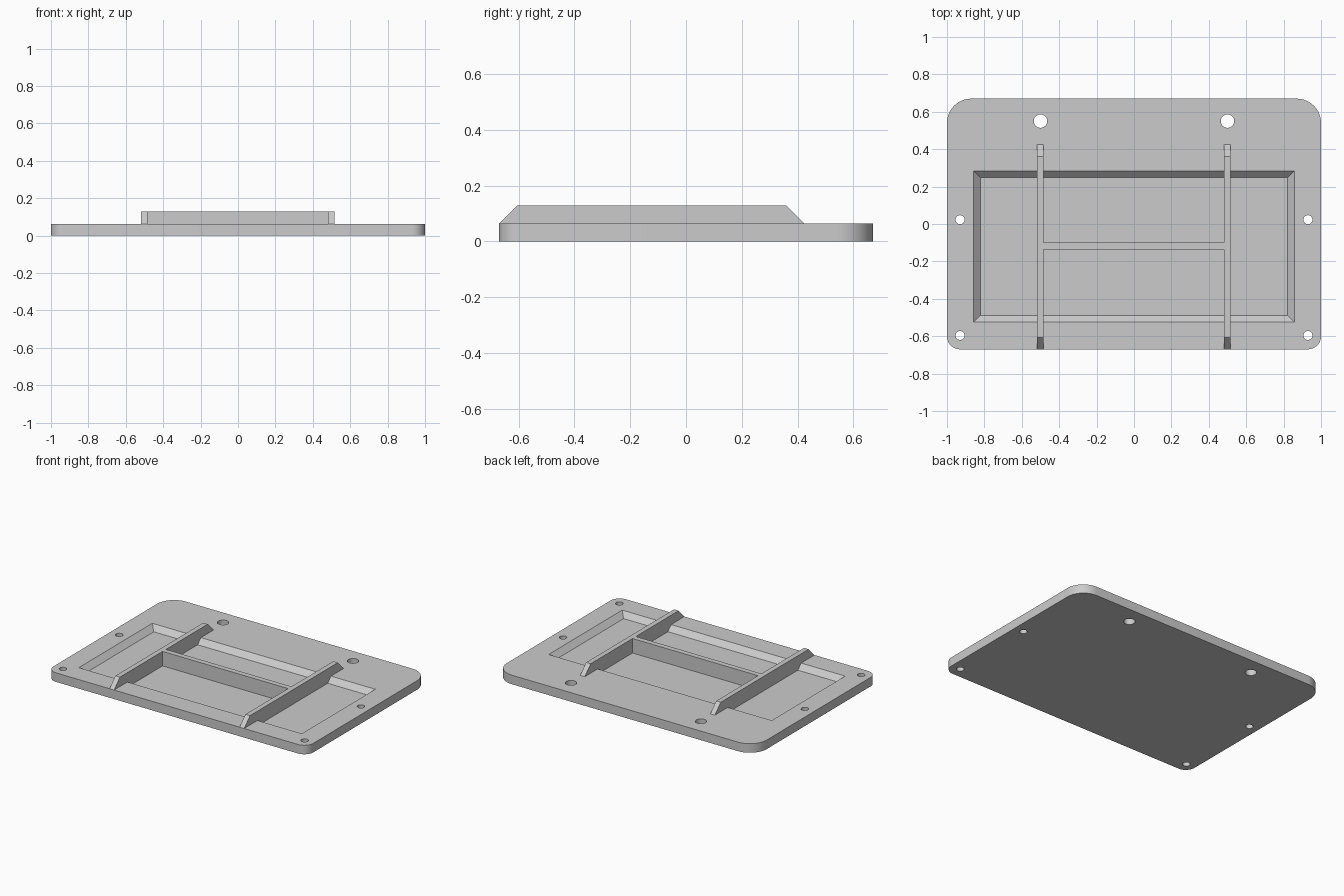
import bpy, bmesh, math
from mathutils import Vector

old = bpy.data.objects.get("Cube")
if old:
    bpy.data.objects.remove(old, do_unlink=True)

grey = bpy.data.materials.new("plain grey")
grey.use_nodes = True
colour = (0.6, 0.6, 0.6, 1)
grey.diffuse_color = colour
grey.node_tree.nodes["Principled BSDF"].inputs["Base Color"].default_value = colour

TOP, FLOOR, RIB_TOP, SUNK = 0.063, 0.027, 0.128, 0.015


def prism(name, points, offset):
    """Extrude a closed outline of 3D points along an offset."""
    bm = bmesh.new()
    face = bm.faces.new([bm.verts.new(p) for p in points])
    out = bmesh.ops.extrude_face_region(bm, geom=[face])
    moved = [v for v in out["geom"] if isinstance(v, bmesh.types.BMVert)]
    bmesh.ops.translate(bm, verts=moved, vec=Vector(offset))
    return finish(name, bm)


def finish(name, bm):
    bmesh.ops.recalc_face_normals(bm, faces=bm.faces[:])
    mesh = bpy.data.meshes.new(name)
    bm.to_mesh(mesh)
    bm.free()
    mesh.materials.append(grey)
    obj = bpy.data.objects.new(name, mesh)
    bpy.context.collection.objects.link(obj)
    return obj


def arc(cx, cy, r, start, sweep, steps, z=0):
    angles = [math.radians(start + sweep * i / steps) for i in range(steps + 1)]
    return [(cx + r * math.cos(a), cy + r * math.sin(a), z) for a in angles]


def cut(target, cutter):
    mod = target.modifiers.new("cut", 'BOOLEAN')
    mod.operation, mod.solver, mod.object = 'DIFFERENCE', 'EXACT', cutter
    bpy.context.view_layer.objects.active = target
    bpy.ops.object.modifier_apply(modifier=mod.name)
    bpy.data.objects.remove(cutter, do_unlink=True)


# Base plate with larger rounded corners at the back
BACK, FRONT, RB, RF = 0.67, -0.67, 0.13, 0.07
outline = (arc(1 - RB, BACK - RB, RB, 0, 90, 16)
           + arc(RB - 1, BACK - RB, RB, 90, 90, 16)
           + arc(RF - 1, FRONT + RF, RF, 180, 90, 16)
           + arc(1 - RF, FRONT + RF, RF, 270, 90, 16))
plate = prism("base_plate", outline, (0, 0, TOP))

# Recess with sloping walls, continued a little above the plate
bm = bmesh.new()
rings = []
for z in (FLOOR, TOP + 0.03):
    g = z - FLOOR
    x, y0, y1 = 0.822 + g, -0.488 - g, 0.248 + g
    rings.append([bm.verts.new(p) for p in
                  ((-x, y0, z), (x, y0, z), (x, y1, z), (-x, y1, z))])
low, high = rings
bm.faces.new(low)
bm.faces.new(high)
for i in range(4):
    j = (i + 1) % 4
    bm.faces.new((low[i], low[j], high[j], high[i]))
cut(plate, finish("recess_cutter", bm))

# Through holes, mirrored left and right
for x, y, r in ((0.5, 0.55, 0.036), (0.93, 0.023, 0.024), (0.93, -0.596, 0.024)):
    for side in (-1, 1):
        ring = arc(side * x, y, r, 0, 360, 32, -0.05)[:-1]
        cut(plate, prism("hole_cutter", ring, (0, 0, 0.2)))

bpy.ops.object.select_all(action='DESELECT')
plate.select_set(True)
bpy.context.view_layer.objects.active = plate
bpy.ops.object.shade_smooth_by_angle(angle=math.radians(30))

# Long ribs with bevelled ends, rooted in the plate
WIDTH = 0.035
profile = ((FRONT, TOP), (-0.606, RIB_TOP), (0.36, RIB_TOP),
           (0.425, TOP), (0.36, SUNK), (-0.6, SUNK))
for name, x in (("right_rib", -0.502), ("left_rib", 0.499)):
    prism(name, [(x - WIDTH / 2, y, z) for y, z in profile], (WIDTH, 0, 0))

# Cross rib joining the two long ribs
x0, x1 = -0.502 + WIDTH / 2, 0.499 - WIDTH / 2
prism("cross_rib", [(x0, -0.137, SUNK), (x0, -0.1, SUNK),
                    (x0, -0.1, RIB_TOP), (x0, -0.137, RIB_TOP)], (x1 - x0, 0, 0))
